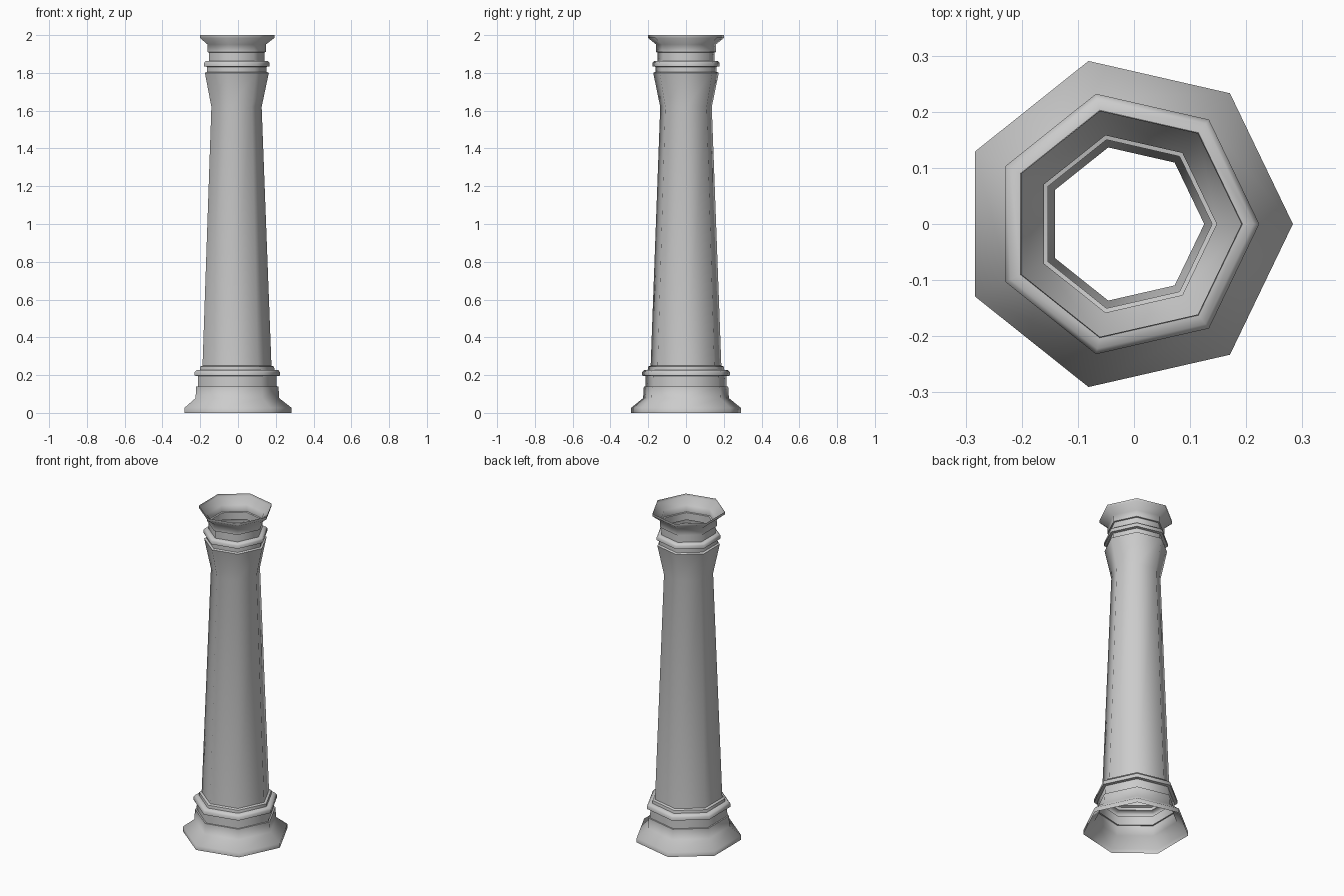
import bpy, bmesh
from math import cos, sin, tau, radians

cube = bpy.data.objects.get("Cube")
if cube:
    bpy.data.objects.remove(cube, do_unlink=True)

SIDES = 7
AXIS_X = -0.0148  # a heptagon's bounding box is not centred on its axis

stone = bpy.data.materials.new("grey stone")
stone.use_nodes = True
stone.diffuse_color = (0.6, 0.6, 0.6, 1)
bsdf = next(n for n in stone.node_tree.nodes if n.type == 'BSDF_PRINCIPLED')
bsdf.inputs["Base Color"].default_value = stone.diffuse_color


def lathe(name, profile):
    """Sweep (radius, height) points round the axis as an open seven-sided shell."""
    bm = bmesh.new()
    rings = [[bm.verts.new((AXIS_X + r * cos(tau * i / SIDES), r * sin(tau * i / SIDES), z))
              for i in range(SIDES)] for r, z in profile]
    for low, high in zip(rings, rings[1:]):
        for i in range(SIDES):
            j = (i + 1) % SIDES
            bm.faces.new((low[i], low[j], high[j], high[i]))
    mesh = bpy.data.meshes.new(name)
    bm.to_mesh(mesh)
    bm.free()
    mesh.materials.append(stone)
    obj = bpy.data.objects.new(name, mesh)
    bpy.context.collection.objects.link(obj)
    bpy.ops.object.select_all(action='DESELECT')
    obj.select_set(True)
    bpy.context.view_layer.objects.active = obj
    bpy.ops.object.shade_smooth_by_angle(angle=radians(60))


# Flared foot, two stepped bands and a projecting collar
lathe("base", [(0.298, 0), (0.298, 0.027), (0.233, 0.078), (0.229, 0.14),
               (0.22, 0.14), (0.219, 0.195), (0.238, 0.197), (0.238, 0.215),
               (0.228, 0.226), (0.208, 0.228), (0.206, 0.245), (0.192, 0.25)])

# Tapered shaft that flares out below the capital
lathe("shaft", [(0.192, 0.25), (0.14, 1.62), (0.178, 1.8)])

# Neck, collar, stepped bands and open flared rim
lathe("capital", [(0.178, 1.8), (0.166, 1.805), (0.166, 1.832), (0.182, 1.835),
                  (0.182, 1.853), (0.174, 1.862), (0.154, 1.864), (0.154, 1.908),
                  (0.162, 1.91), (0.162, 1.95), (0.207, 1.985), (0.207, 2)])
